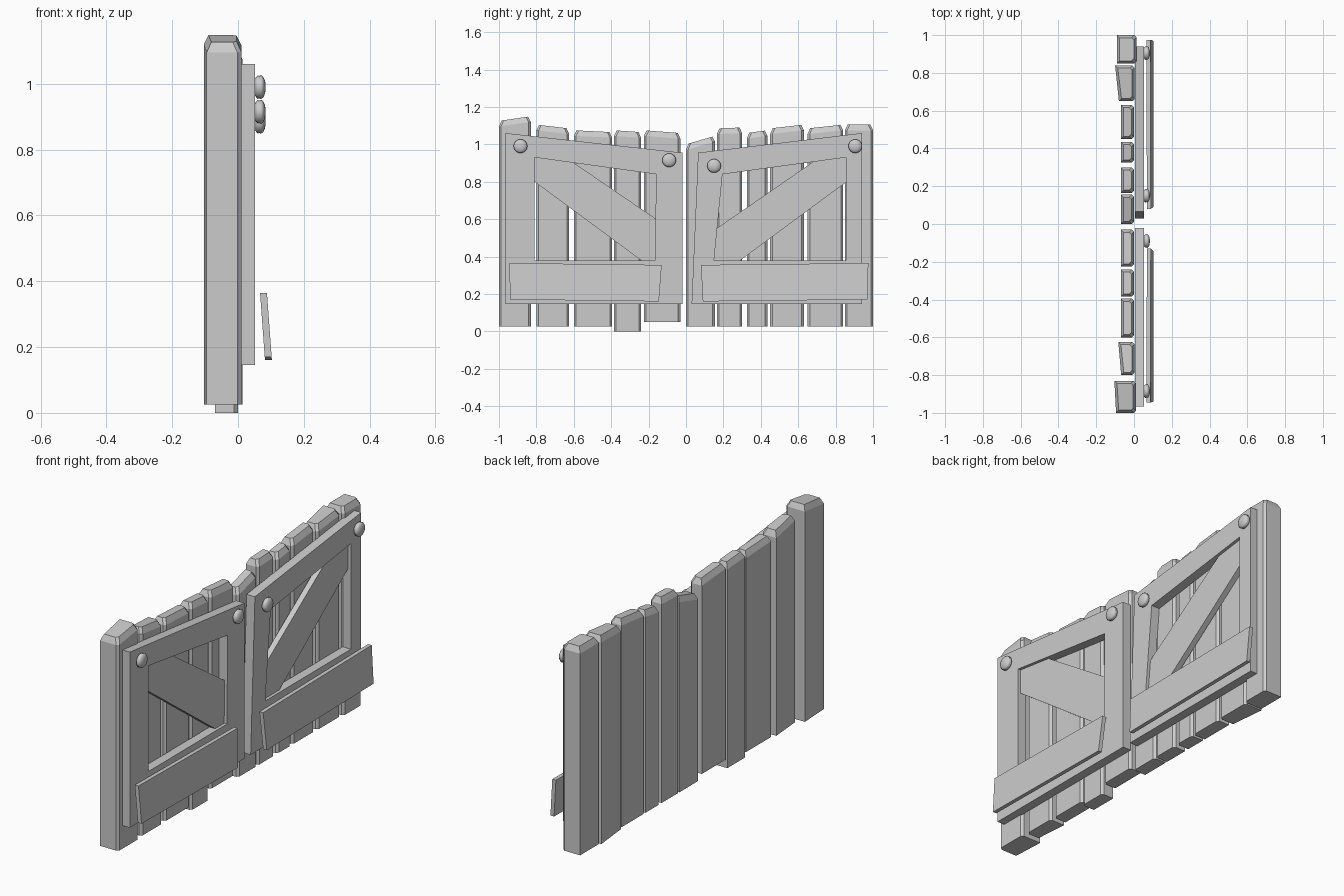
import bpy, bmesh, math


def make_object(name, bm):
    bmesh.ops.recalc_face_normals(bm, faces=bm.faces)
    mesh = bpy.data.meshes.new(name)
    bm.to_mesh(mesh)
    bm.free()
    ob = bpy.data.objects.new(name, mesh)
    bpy.context.collection.objects.link(ob)
    return ob


def loft(name, rings):
    """Skin a stack of equal-length rings and cap both ends."""
    bm = bmesh.new()
    rows = [[bm.verts.new(p) for p in ring] for ring in rings]
    n = len(rows[0])
    for a, b in zip(rows, rows[1:]):
        for i in range(n):
            j = (i + 1) % n
            bm.faces.new((a[i], a[j], b[j], b[i]))
    bm.faces.new(rows[0][::-1])
    bm.faces.new(rows[-1])
    return make_object(name, bm)


def slab(name, outline, x0, x1, lean=0.0):
    """Extrude a (y, z) outline along x; lean pushes low points outward."""
    top = max(z for _, z in outline)
    return loft(name, [[(x + lean * (top - z), y, z) for y, z in outline]
                       for x in (x0, x1)])


# Vertical planks: y start/end, bottom, top at each end, back x at each end, front x
planks = [
    (-1.00, -0.83, 0.025, 1.125, 1.150, -0.095, -0.104, 0.010),
    (-0.80, -0.625, 0.025, 1.105, 1.085, -0.068, -0.083, 0.003),
    (-0.60, -0.395, 0.025, 1.075, 1.065, -0.07, -0.07, 0.0),
    (-0.385, -0.24, 0.0, 1.075, 1.065, -0.07, -0.07, 0.0),
    (-0.225, -0.03, 0.05, 1.075, 1.06, -0.07, -0.07, 0.0),
    (0.0, 0.155, 0.025, 1.0, 1.045, -0.07, -0.07, 0.0),
    (0.165, 0.30, 0.025, 1.085, 1.09, -0.07, -0.07, 0.0),
    (0.325, 0.435, 0.025, 1.06, 1.075, -0.07, -0.07, 0.0),
    (0.45, 0.63, 0.025, 1.085, 1.105, -0.07, -0.07, 0.0),
    (0.65, 0.84, 0.025, 1.085, 1.105, -0.08, -0.10, 0.003),
    (0.85, 1.00, 0.025, 1.105, 1.105, -0.09, -0.09, 0.013),
]
for k, (y0, y1, zb, t0, t1, xa, xb, xf) in enumerate(planks):
    c = 0.012

    def section(inset, drop, bottom=False):
        pts = [(xa + inset, y0 + inset), (xf - c - inset, y0 + inset),
               (xf - inset, y0 + c + inset), (xf - inset, y1 - c - inset),
               (xf - c - inset, y1 - inset), (xb + inset, y1 - inset)]
        return [(x, y, zb if bottom else
                 t0 + (t1 - t0) * (y - y0) / (y1 - y0) - drop) for x, y in pts]

    loft(f"plank_{k + 1}", [section(0, 0, True), section(0, 0.03), section(0.014, 0)])


# Closed frames around each half
def frame(name, outer, inner, x0, x1):
    bm = bmesh.new()
    loops = [[bm.verts.new((x, y, z)) for y, z in pts]
             for pts, x in ((outer, x0), (outer, x1), (inner, x1), (inner, x0))]
    for a in range(4):
        p, q = loops[a], loops[(a + 1) % 4]
        for i in range(4):
            j = (i + 1) % 4
            bm.faces.new((p[i], p[j], q[j], q[i]))
    return make_object(name, bm)


frame("left_frame",
      [(-0.965, 0.145), (-0.02, 0.145), (-0.02, 0.955), (-0.965, 1.06)],
      [(-0.81, 0.38), (-0.165, 0.38), (-0.16, 0.84), (-0.81, 0.93)], 0.004, 0.052)
frame("right_frame",
      [(0.03, 0.145), (0.94, 0.145), (0.94, 1.06), (0.065, 0.955)],
      [(0.15, 0.38), (0.855, 0.38), (0.855, 0.93), (0.195, 0.84)], 0.004, 0.052)

# Diagonal braces set inside the frames
slab("left_brace", [(-0.83, 0.815), (-0.22, 0.365), (-0.14, 0.365),
                    (-0.14, 0.587), (-0.62, 0.915), (-0.83, 0.945)], 0.006, 0.036)
slab("right_brace", [(0.135, 0.365), (0.27, 0.365), (0.875, 0.811),
                     (0.875, 0.945), (0.69, 0.914), (0.15, 0.541)], 0.006, 0.036)

# Leaning kick boards
slab("left_kick_board", [(-0.94, 0.17), (-0.145, 0.16),
                         (-0.13, 0.355), (-0.945, 0.365)], 0.067, 0.088, 0.073)
slab("right_kick_board", [(0.09, 0.16), (0.97, 0.17),
                          (0.975, 0.365), (0.08, 0.355)], 0.067, 0.088, 0.073)

# Round bolts with a grooved rim
profile = [(0.050, 0.022), (0.055, 0.031), (0.060, 0.036), (0.064, 0.034),
           (0.070, 0.037), (0.077, 0.031), (0.082, 0.020), (0.084, 0.008)]
for k, (y, z) in enumerate([(-0.885, 0.99), (-0.09, 0.915), (0.15, 0.885), (0.905, 0.99)]):
    rings = [[(x, y + r * math.cos(a * math.tau / 16), z + r * math.sin(a * math.tau / 16))
              for a in range(16)] for x, r in profile]
    bolt = loft(f"bolt_{k + 1}", rings)
    for f in bolt.data.polygons:
        f.use_smooth = True
